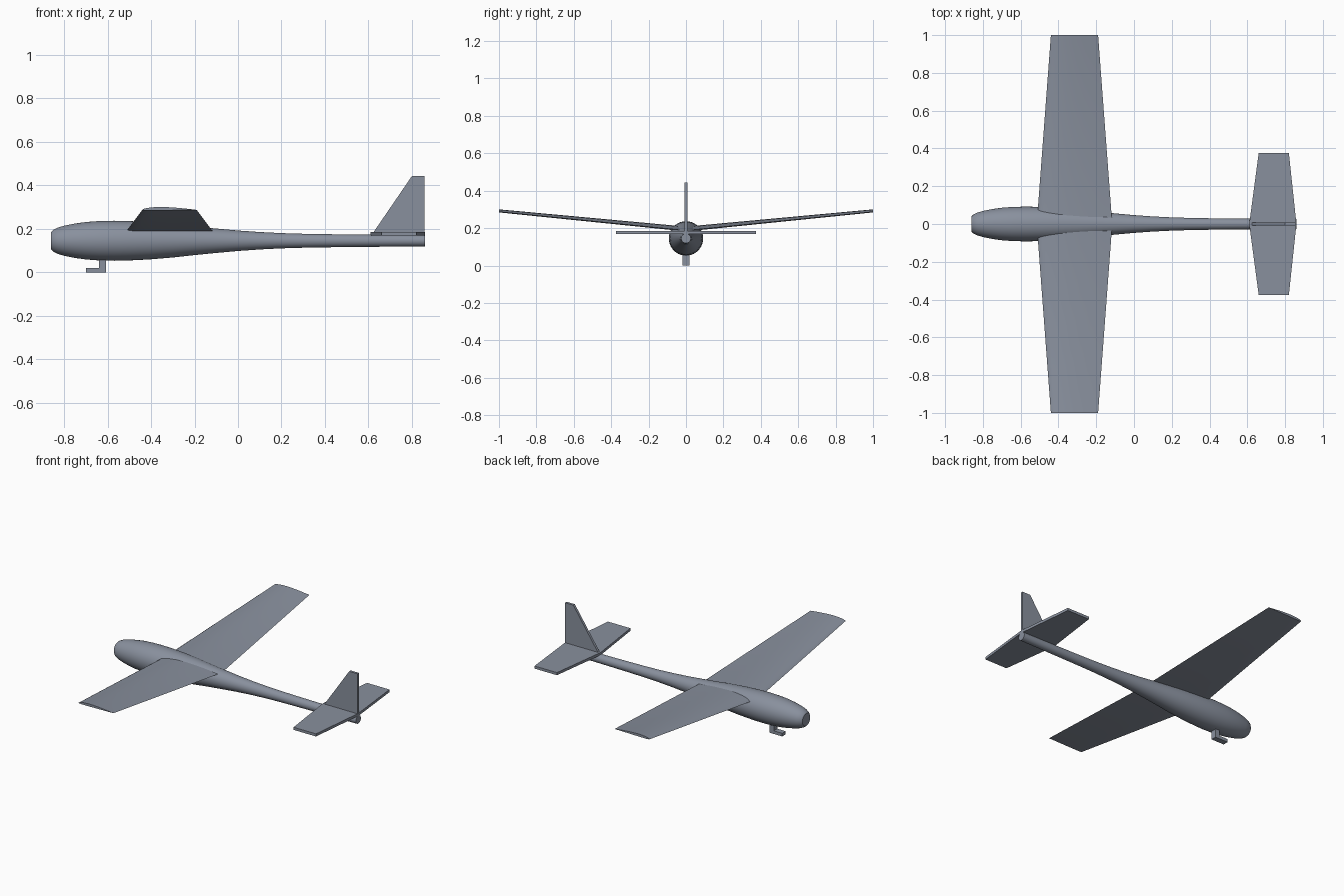
import bpy, bmesh, math

if "Cube" in bpy.data.objects:
    bpy.data.objects.remove(bpy.data.objects["Cube"])

AXIS_Z = 0.145

paint = bpy.data.materials.new("blue_grey")
paint.diffuse_color = (0.25, 0.28, 0.34, 1)
paint.use_nodes = True
paint.node_tree.nodes["Principled BSDF"].inputs["Base Color"].default_value = paint.diffuse_color


def loft(name, rings, smooth=False):
    """Skin a list of closed rings and cap both ends."""
    bm = bmesh.new()
    loops = [[bm.verts.new(p) for p in ring] for ring in rings]
    for a, b in zip(loops, loops[1:]):
        n = len(a)
        for i in range(n):
            j = (i + 1) % n
            bm.faces.new((a[i], a[j], b[j], b[i]))
    bm.faces.new(loops[0][::-1])
    bm.faces.new(loops[-1])
    bmesh.ops.recalc_face_normals(bm, faces=bm.faces)
    mesh = bpy.data.meshes.new(name)
    bm.to_mesh(mesh)
    bm.free()
    mesh.materials.append(paint)
    obj = bpy.data.objects.new(name, mesh)
    bpy.context.collection.objects.link(obj)
    if smooth:
        bpy.ops.object.select_all(action='DESELECT')
        obj.select_set(True)
        bpy.context.view_layer.objects.active = obj
        bpy.ops.object.shade_smooth_by_angle(angle=math.radians(35))
    return obj


def side_plate(name, outline, half_width):
    """Extrude an x-z outline across y."""
    return loft(name, [[(x, s * half_width, z) for x, z in outline] for s in (-1, 1)])


# Fuselage: round pod with a flat nose, tapering into the tail boom
profile = [(-0.86, 0.04), (-0.85, 0.05), (-0.83, 0.06), (-0.80, 0.069), (-0.75, 0.079),
           (-0.70, 0.086), (-0.64, 0.0905), (-0.57, 0.092), (-0.50, 0.0905), (-0.41, 0.086),
           (-0.30, 0.077), (-0.20, 0.066), (-0.12, 0.058), (0.0, 0.047), (0.10, 0.040),
           (0.20, 0.035), (0.30, 0.032), (0.42, 0.030), (0.60, 0.028), (0.86, 0.026)]
SIDES = 40
loft("fuselage", [[(x, r * math.cos(2 * math.pi * k / SIDES),
                    AXIS_Z + r * math.sin(2 * math.pi * k / SIDES)) for k in range(SIDES)]
                  for x, r in profile], smooth=True)

# Wing: thin cambered section, tapered, with dihedral on both halves
upper = [(0, 0), (0.03, 0.020), (0.08, 0.033), (0.16, 0.045), (0.28, 0.053), (0.42, 0.052),
         (0.58, 0.043), (0.74, 0.029), (0.88, 0.014), (1, 0)]
lower = [(0.8, -0.003), (0.5, -0.008), (0.25, -0.012), (0.1, -0.012), (0.03, -0.008)]


def wing_ring(y, front, back, z):
    c = back - front
    return [(front + u * c, y, z + v * c) for u, v in upper + lower]


loft("wing", [wing_ring(-1, -0.44, -0.19, 0.287),
              wing_ring(0, -0.515, -0.115, 0.187),
              wing_ring(1, -0.44, -0.19, 0.287)], smooth=True)

# Tailplane: flat tapered slab
loft("tailplane", [[(front, y, 0.168), (back, y, 0.168), (back, y, 0.185), (front, y, 0.185)]
                   for y, front, back in ((-0.375, 0.66, 0.82), (0, 0.61, 0.86),
                                          (0.375, 0.66, 0.82))])

# Fin: upright plate with a swept leading edge
side_plate("fin", [(0.612, 0.168), (0.858, 0.168), (0.858, 0.443), (0.80, 0.443)], 0.008)

# Tow hook: L-shaped bracket under the nose, foot pointing forward
side_plate("tow_hook", [(-0.70, 0), (-0.608, 0), (-0.608, 0.08), (-0.64, 0.08),
                        (-0.64, 0.02), (-0.70, 0.02)], 0.018)
